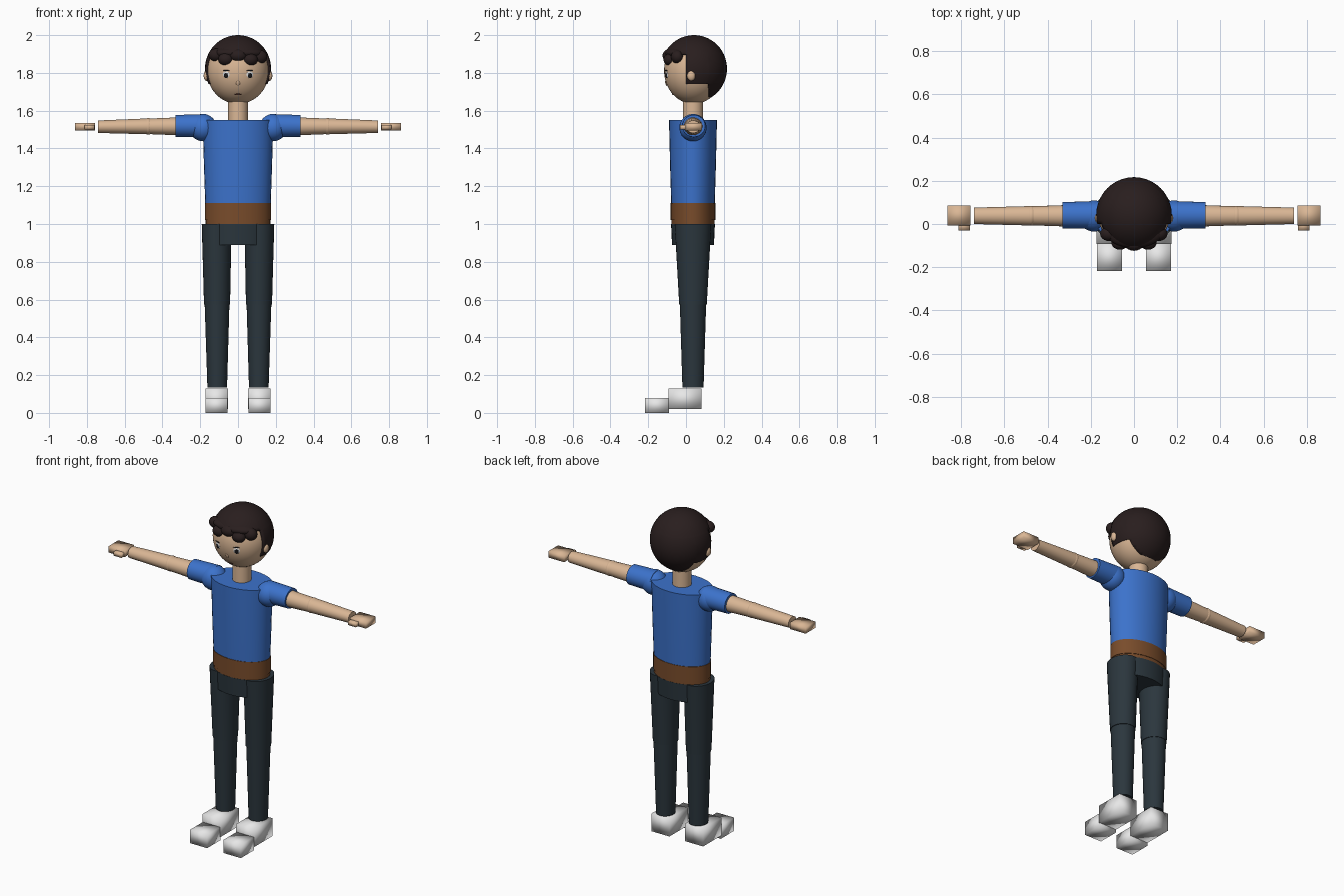
import bpy, bmesh, math
from mathutils import Matrix, Vector

if "Cube" in bpy.data.objects:
    bpy.data.objects.remove(bpy.data.objects["Cube"])


def material(name, rgb):
    m = bpy.data.materials.new(name)
    m.diffuse_color = (*rgb, 1)
    m.use_nodes = True
    m.node_tree.nodes["Principled BSDF"].inputs["Base Color"].default_value = m.diffuse_color
    return m


SKIN = material("skin", (0.70, 0.47, 0.30))
SHIRT = material("blue_shirt", (0.045, 0.17, 0.60))
PANTS = material("dark_trousers", (0.024, 0.037, 0.047))
BELT = material("brown_belt", (0.19, 0.072, 0.024))
HAIR = material("dark_hair", (0.022, 0.013, 0.013))
WHITE = material("white", (0.80, 0.80, 0.80))
BLACK = material("eye_black", (0.01, 0.01, 0.012))
LIPS = material("lips", (0.12, 0.045, 0.03))
CY = 0.037  # depth of the body axis


def finish(name, bm, mat, angle=40):
    bmesh.ops.recalc_face_normals(bm, faces=bm.faces)
    me = bpy.data.meshes.new(name)
    bm.to_mesh(me)
    bm.free()
    me.materials.append(mat)
    ob = bpy.data.objects.new(name, me)
    bpy.context.collection.objects.link(ob)
    bpy.ops.object.select_all(action='DESELECT')
    ob.select_set(True)
    bpy.context.view_layer.objects.active = ob
    bpy.ops.object.shade_smooth_by_angle(angle=math.radians(angle))
    return ob


def loft(name, mat, rings, axis='Z', sides=32):
    """Closed tube through elliptical rings: (centre, radius_a, radius_b)."""
    bm = bmesh.new()
    loops = []
    for c, ra, rb in rings:
        loop = []
        for i in range(sides):
            t = 2 * math.pi * i / sides
            a, b = ra * math.cos(t), rb * math.sin(t)
            off = Vector((a, b, 0)) if axis == 'Z' else Vector((0, a, b))
            loop.append(bm.verts.new(Vector(c) + off))
        loops.append(loop)
    for lo, hi in zip(loops, loops[1:]):
        for i in range(sides):
            j = (i + 1) % sides
            bm.faces.new((lo[i], lo[j], hi[j], hi[i]))
    bm.faces.new(loops[0])
    bm.faces.new(loops[-1])
    return finish(name, bm, mat)


def ball(name, mat, c, r, u=32, v=20):
    bm = bmesh.new()
    bmesh.ops.create_uvsphere(bm, u_segments=u, v_segments=v, radius=1,
                              matrix=Matrix.Translation(c) @ Matrix.Diagonal((*r, 1)))
    return finish(name, bm, mat)


def block(name, mat, lo, hi):
    """Smooth-shaded box between two corners."""
    lo, hi = Vector(lo), Vector(hi)
    bm = bmesh.new()
    bmesh.ops.create_cube(bm, size=1, matrix=Matrix.Translation((lo + hi) / 2)
                          @ Matrix.Diagonal((*(hi - lo), 1)))
    return finish(name, bm, mat, 180)


# Torso, belt and hips
loft("shirt_body", SHIRT, [((0, CY, 1.10), 0.173, 0.115), ((0, CY, 1.30), 0.180, 0.121),
                           ((0, CY, 1.55), 0.187, 0.127)])
loft("belt", BELT, [((0, CY, 1.02), 0.176, 0.118), ((0, CY, 1.11), 0.176, 0.118)])
loft("belt_lower_edge", BELT, [((0, CY, 0.995), 0.172, 0.115), ((0, CY, 1.03), 0.172, 0.115)])
loft("hips", PANTS, [((0, CY, 0.89), 0.165, 0.111), ((0, CY, 1.0), 0.173, 0.116)])

# Neck, head and ears
loft("neck", SKIN, [((0, CY, 1.52), 0.052, 0.053), ((0, CY, 1.68), 0.052, 0.053)])
HC, HR = Vector((0, 0.04, 1.812)), Vector((0.165, 0.156, 0.176))
ball("head", SKIN, HC, HR, 40, 28)


def face_y(x, z):
    return HC.y - HR.y * math.sqrt(1 - (x / HR.x) ** 2 - ((z - HC.z) / HR.z) ** 2)


def face_plate(name, mat, x, z, rx, rz, lift):
    """Small flattened oval lying on the face surface."""
    p = Vector((x, face_y(x, z), z))
    n = Vector(((p.x - HC.x) / HR.x ** 2, (p.y - HC.y) / HR.y ** 2, (p.z - HC.z) / HR.z ** 2))
    rot = n.to_track_quat('-Y', 'Z').to_matrix().to_4x4()
    bm = bmesh.new()
    bmesh.ops.create_uvsphere(bm, u_segments=16, v_segments=10, radius=1,
                              matrix=Matrix.Translation(p + n.normalized() * lift) @ rot
                              @ Matrix.Diagonal((rx, 0.003, rz, 1)))
    return finish(name, bm, mat)


face_plate("mouth", LIPS, 0, 1.687, 0.018, 0.005, 0.001)
face_plate("nose", SKIN, 0, 1.745, 0.010, 0.014, 0.002)

# Hair cap: a sphere trimmed around the face, ears and nape
bm = bmesh.new()
bmesh.ops.create_uvsphere(bm, u_segments=40, v_segments=28, radius=1,
                          matrix=Matrix.Translation((0, 0.042, 1.822))
                          @ Matrix.Diagonal((0.175, 0.175, 0.178, 1)))
for co, no in (((0, 0, 0), (0, 1, 0)), ((0, 0.12, 0), (0, 1, 0)), ((0, 0, 1.74), (0, 0, 1)),
               ((0, 0, 1.90), (0, 0, 1)), ((0, 0, 1.665), (0, 0, 1))):
    bmesh.ops.bisect_plane(bm, geom=bm.verts[:] + bm.edges[:] + bm.faces[:],
                           plane_co=co, plane_no=no)


def is_hair(c):
    return c.z > 1.90 or (c.y > 0 and c.z > 1.74) or (c.y > 0.12 and c.z > 1.665)


bmesh.ops.delete(bm, geom=[f for f in bm.faces if not is_hair(f.calc_center_median())],
                 context='FACES')
hair = finish("hair_cap", bm, HAIR)
shell = hair.modifiers.new("thickness", 'SOLIDIFY')
shell.thickness, shell.offset = 0.015, -1

# Fringe: overlapping tufts along the forehead
ball("fringe_roll", HAIR, (0, -0.035, 1.905), (0.135, 0.075, 0.037))
for x, y, z, rx, rz in ((-0.115, -0.045, 1.895, 0.042, 0.034), (-0.065, -0.085, 1.872, 0.040, 0.033),
                        (0.0, -0.090, 1.892, 0.045, 0.033), (0.065, -0.085, 1.870, 0.040, 0.032),
                        (0.115, -0.045, 1.885, 0.040, 0.036)):
    ball("fringe_tuft", HAIR, (x, y, z), (rx, 0.034, rz), 20, 14)

for side, s in (("left", 1), ("right", -1)):
    # Face details
    ball(side + "_ear", SKIN, (s * 0.167, 0.028, 1.785), (0.015, 0.022, 0.027), 16, 12)
    face_plate(side + "_eye_white", WHITE, s * 0.063, 1.791, 0.019, 0.018, 0.0)
    face_plate(side + "_pupil", BLACK, s * 0.063, 1.786, 0.012, 0.014, 0.002)
    face_plate(side + "_eyelid_line", BLACK, s * 0.063, 1.812, 0.019, 0.003, 0.001)

    # Shoulder, sleeve and arm
    ball(side + "_shoulder", SHIRT, (s * 0.185, CY, 1.51), (0.072, 0.072, 0.072))
    loft(side + "_sleeve", SHIRT, [((s * 0.17, 0.041, 1.52), 0.064, 0.062),
                                   ((s * 0.33, 0.041, 1.519), 0.061, 0.058)], 'X')
    loft(side + "_upper_arm", SKIN, [((s * 0.30, 0.038, 1.517), 0.050, 0.048),
                                     ((s * 0.475, 0.038, 1.517), 0.044, 0.041)], 'X', 24)
    ball(side + "_elbow", SKIN, (s * 0.475, 0.038, 1.517), (0.028, 0.046, 0.044), 24, 16)
    loft(side + "_forearm", SKIN, [((s * 0.475, 0.038, 1.517), 0.045, 0.042),
                                   ((s * 0.74, 0.038, 1.515), 0.038, 0.033)], 'X', 24)

    # Hand and thumb
    block(side + "_hand", SKIN, (min(s * 0.757, s * 0.863), -0.006, 1.496),
          (max(s * 0.757, s * 0.863), 0.086, 1.535))
    block(side + "_thumb", SKIN, (min(s * 0.760, s * 0.813), -0.031, 1.500),
          (max(s * 0.760, s * 0.813), 0.010, 1.524))

    # Leg
    loft(side + "_thigh", PANTS, [((s * 0.111, CY, 0.575), 0.069, 0.073),
                                  ((s * 0.113, CY, 1.0), 0.079, 0.097)])
    loft(side + "_shin", PANTS, [((s * 0.110, CY, 0.135), 0.052, 0.056),
                                 ((s * 0.111, CY, 0.59), 0.066, 0.070)])

    # Shoe
    block(side + "_shoe_heel", WHITE, (s * 0.113 - 0.060, -0.093, 0.02),
          (s * 0.113 + 0.060, 0.083, 0.128))
    block(side + "_shoe_toe", WHITE, (s * 0.113 - 0.058, -0.217, 0.0),
          (s * 0.113 + 0.058, -0.090, 0.08))
